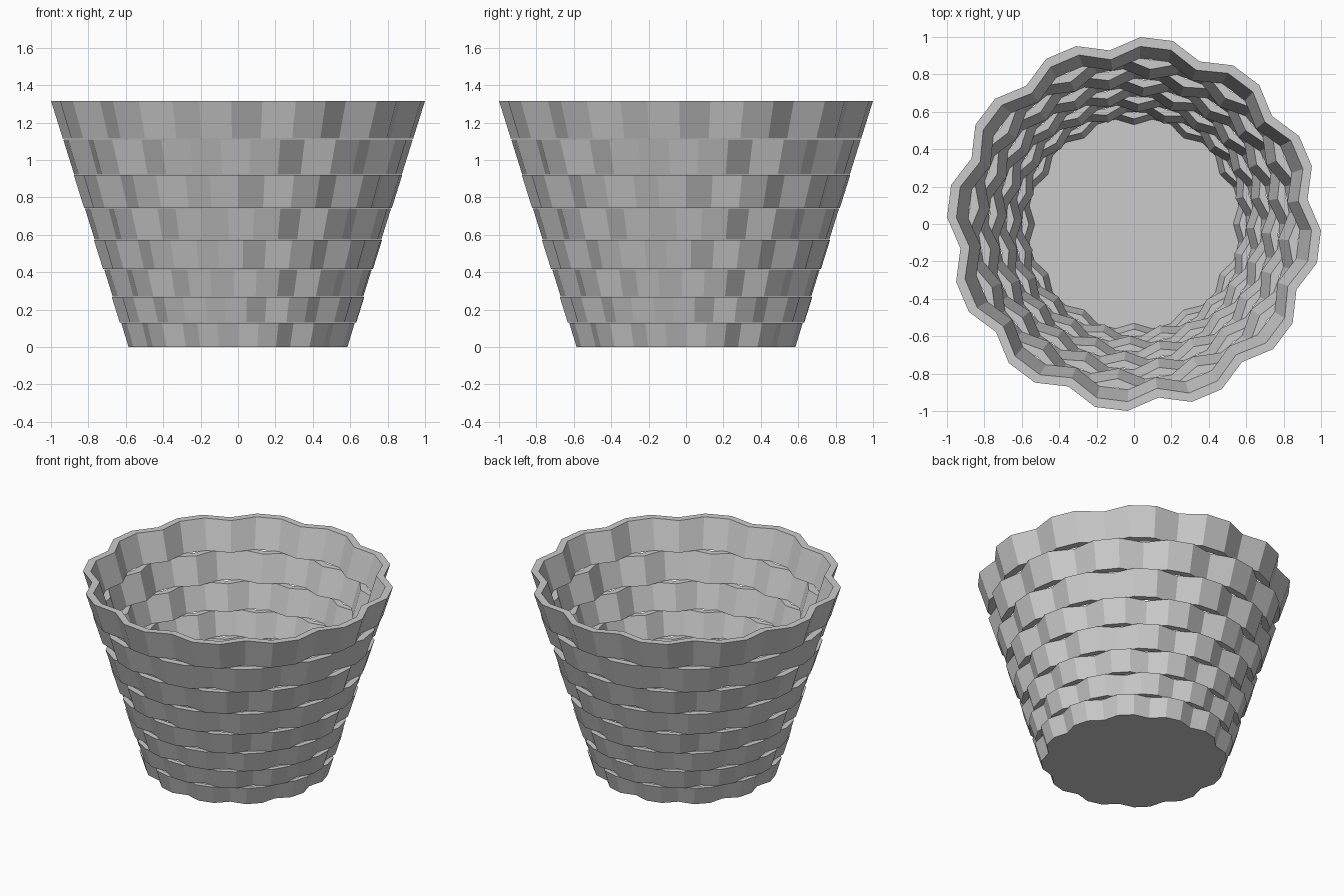
import bpy
import bmesh
from math import sin, cos, radians

if "Cube" in bpy.data.objects:
    bpy.data.objects.remove(bpy.data.objects["Cube"])

BANDS = 8            # woven bands, bottom to top
SIDES = 36           # three sides per weave wave
R0, R1 = 0.594, 1.0  # outer radius at foot and rim
HEIGHT = 1.315
GROWTH = (R1 / R0) ** (1 / BANDS)
TWIST = radians(14)  # each band is turned so the waves alternate
DENT = 0.937         # inner point of each wave
WALL = 0.05


def level(radius):
    """Height on the cone for a given outer radius."""
    return HEIGHT * (radius - R0) / (R1 - R0)


def ring(bm, radius, z, turn, inset=0.0):
    verts = []
    for i in range(SIDES):
        a = radians(360 / SIDES * i) + turn
        r = radius * (DENT if i % 3 == 0 else 1.0) - inset
        verts.append(bm.verts.new((r * cos(a), r * sin(a), z)))
    return verts


def bridge(bm, a, b):
    for i in range(SIDES):
        j = (i + 1) % SIDES
        bm.faces.new((a[i], a[j], b[j], b[i]))


def finish(bm, name):
    bmesh.ops.recalc_face_normals(bm, faces=bm.faces[:])
    mesh = bpy.data.meshes.new(name)
    bm.to_mesh(mesh)
    bm.free()
    obj = bpy.data.objects.new(name, mesh)
    bpy.context.collection.objects.link(obj)
    return obj


# wavy woven bands, each a scaled and turned copy of the one below
for k in range(BANDS):
    low, high = R0 * GROWTH ** k, R0 * GROWTH ** (k + 1)
    turn = TWIST * k
    gap = 0.004 * low if k else 0.0
    bm = bmesh.new()
    loops = [
        ring(bm, low, level(low) + gap, turn),
        ring(bm, high, level(high), turn),
        ring(bm, high, level(high), turn, WALL * high),
        ring(bm, low, level(low) + gap, turn, WALL * high),
    ]
    for n in range(4):
        bridge(bm, loops[n], loops[(n + 1) % 4])
    finish(bm, f"woven_band_{k + 1}")

# floor plate closing the foot
bm = bmesh.new()
bottom = ring(bm, R0, 0.0, 0.0, 0.003)
top = ring(bm, R0, 0.02, 0.0, 0.003)
bridge(bm, bottom, top)
bm.faces.new(bottom)
bm.faces.new(top)
finish(bm, "basket_floor")
